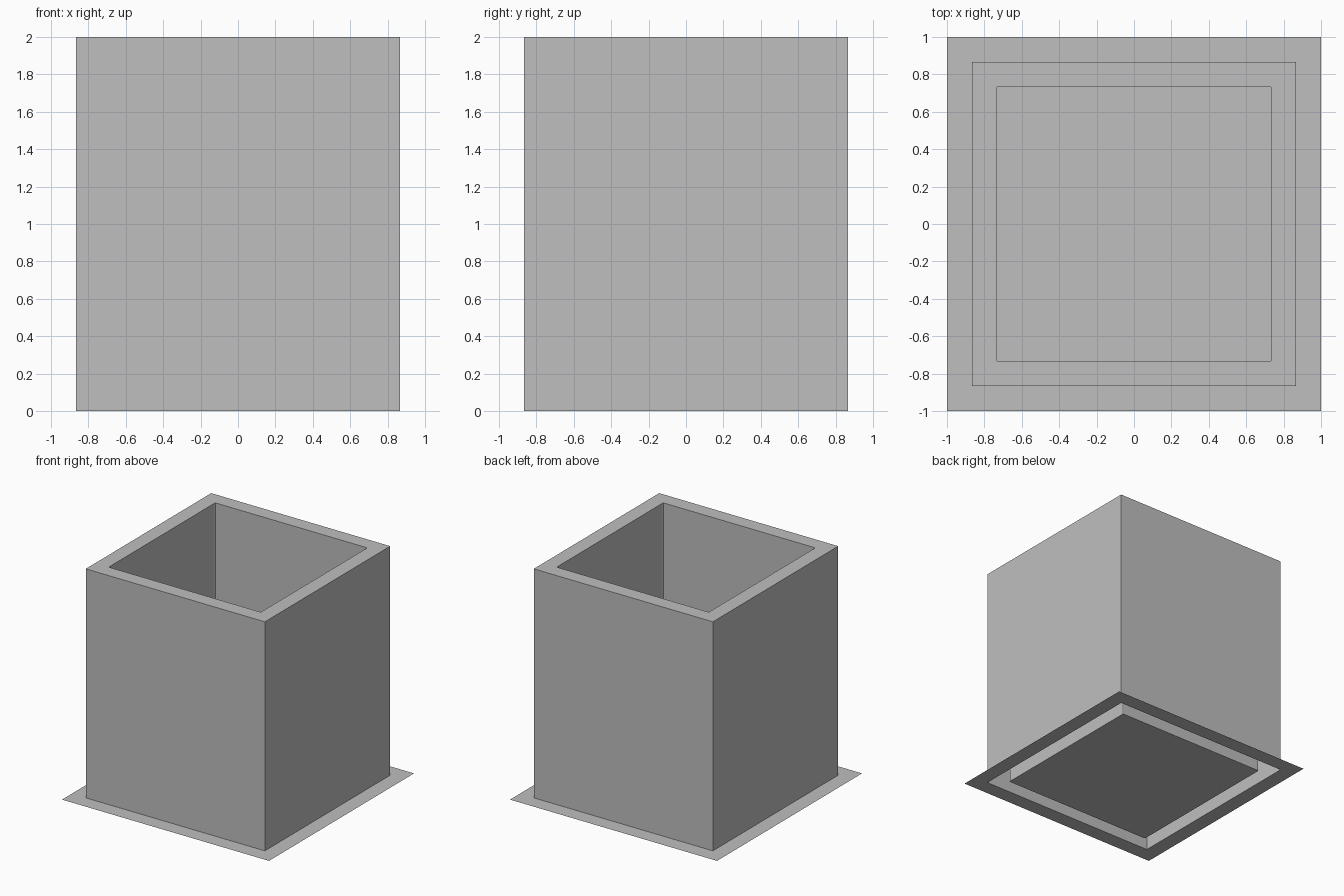
import bpy
import bmesh

cube = bpy.data.objects.get("Cube")
if cube:
    bpy.data.objects.remove(cube, do_unlink=True)

OUTER, INNER, FLANGE, HEIGHT = 0.865, 0.735, 1.0, 2.0

grey = bpy.data.materials.new("plain grey")
grey.use_nodes = True
colour = (0.52, 0.52, 0.52, 1)
grey.diffuse_color = colour
grey.node_tree.nodes["Principled BSDF"].inputs["Base Color"].default_value = colour


def square(bm, half, z):
    """Four corner vertices of a centred square."""
    corners = [(-1, -1), (1, -1), (1, 1), (-1, 1)]
    return [bm.verts.new((x * half, y * half, z)) for x, y in corners]


def bridge(bm, lower, upper):
    """Join two squares with four faces."""
    for i in range(4):
        j = (i + 1) % 4
        bm.faces.new((lower[i], lower[j], upper[j], upper[i]))


def finish(bm, name):
    mesh = bpy.data.meshes.new(name)
    bm.to_mesh(mesh)
    bm.free()
    mesh.materials.append(grey)
    obj = bpy.data.objects.new(name, mesh)
    bpy.context.collection.objects.link(obj)


# Hollow planter: outer walls, top rim, inner walls and floor
bm = bmesh.new()
foot = square(bm, OUTER, 0)
rim_outer = square(bm, OUTER, HEIGHT)
rim_inner = square(bm, INNER, HEIGHT)
floor = square(bm, INNER, 0)
bridge(bm, foot, rim_outer)
bridge(bm, rim_outer, rim_inner)
bridge(bm, rim_inner, floor)
bm.faces.new(floor)

# Slightly rounded inside corners
inside_edges = [bm.edges.get((a, b)) for a, b in zip(rim_inner, floor)]
bmesh.ops.bevel(bm, geom=inside_edges, offset=0.008, segments=2,
                profile=0.5, affect='EDGES')
finish(bm, "planter_body")

# Thin flange around the foot, open underneath the walls
bm = bmesh.new()
bridge(bm, square(bm, FLANGE, 0), square(bm, OUTER, 0))
finish(bm, "base_flange")
